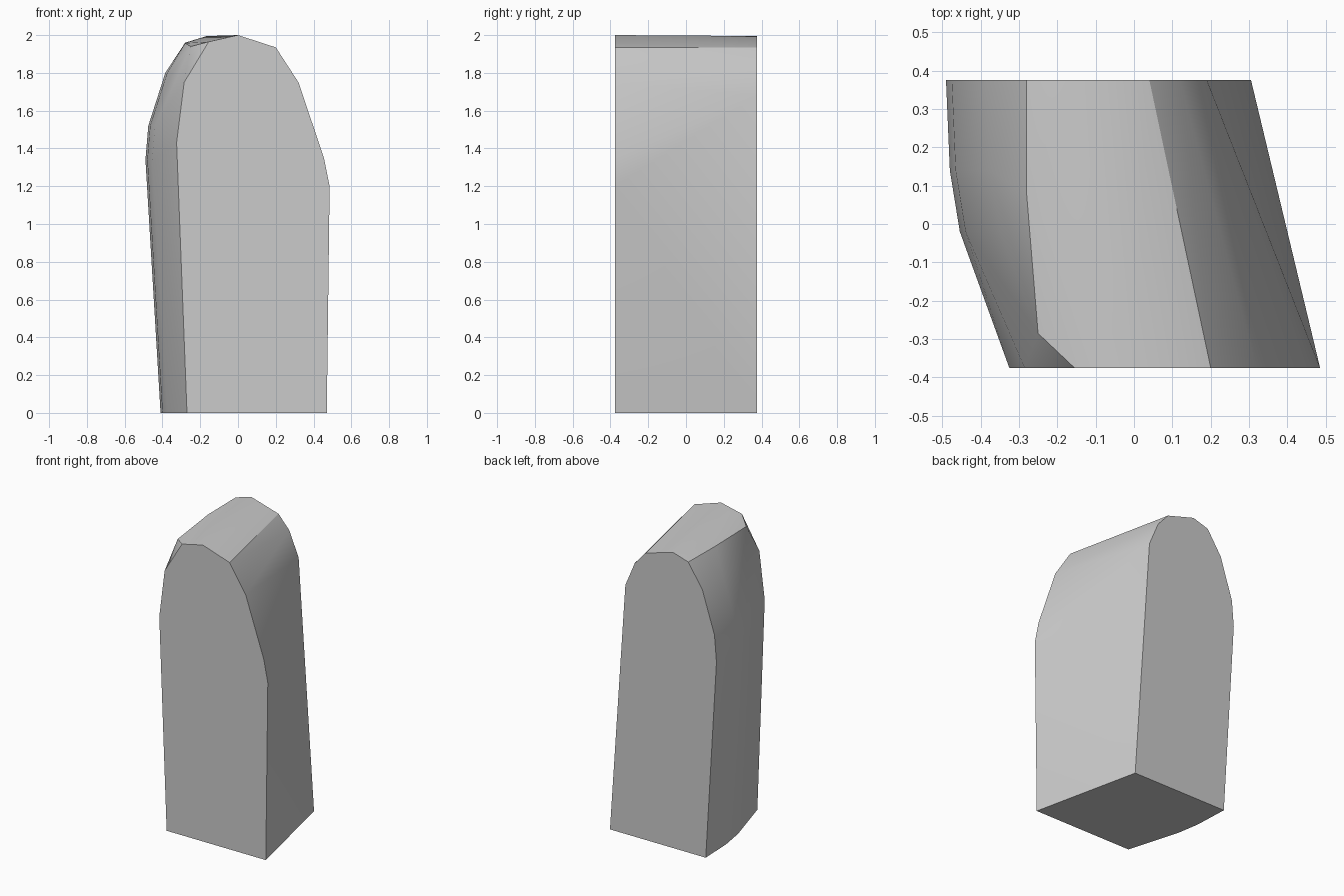
import bpy, bmesh, math

cube = bpy.data.objects.get("Cube")
if cube:
    bpy.data.objects.remove(cube, do_unlink=True)

# plain grey surface
grey = bpy.data.materials.new("plain_grey")
grey.use_nodes = True
colour = (0.6, 0.6, 0.6, 1)
grey.diffuse_color = colour
grey.node_tree.nodes["Principled BSDF"].inputs["Base Color"].default_value = colour

HALF = 0.375

# end profiles as (x, z), running left edge, crown, right edge
front = [(-0.27, 0), (-0.325, 1.43), (-0.285, 1.75), (-0.155, 1.965), (0, 2),
         (0.2, 1.935), (0.32, 1.75), (0.455, 1.35), (0.485, 1.2), (0.47, 0)]
back_side = [(-0.41, 0), (-0.49, 1.34), (-0.475, 1.52), (-0.385, 1.8)]
back_crown = [(-0.28, 1.96), (-0.165, 1.995), (0.04, 1.935),
              (0.12, 1.845), (0.19, 1.68), (0.305, 0)]

points = [(x, -HALF, z) for x, z in front]
points += [(x, HALF, z) for x, z in back_side + back_crown]

# the bowed side follows the back profile, drawn inward toward the front
for y, inset in [(0.14, 0.01), (-0.02, 0.036)]:
    points += [(x + inset, y, z) for x, z in back_side]

# bowed crown edge with its clipped front corner
points += [(-0.28, 0.08, 1.957), (-0.25, -0.285, 1.94)]

# skin the sections into one convex block
bm = bmesh.new()
for p in points:
    bm.verts.new(p)
hull = bmesh.ops.convex_hull(bm, input=bm.verts[:])
loose = [v for v in bm.verts if not v.link_faces]
bmesh.ops.delete(bm, geom=loose, context='VERTS')
bmesh.ops.dissolve_limit(bm, angle_limit=math.radians(0.5),
                         verts=bm.verts[:], edges=bm.edges[:])
bmesh.ops.recalc_face_normals(bm, faces=bm.faces[:])

mesh = bpy.data.meshes.new("rounded_block")
bm.to_mesh(mesh)
bm.free()
mesh.materials.append(grey)
block = bpy.data.objects.new("rounded_block", mesh)
bpy.context.collection.objects.link(block)

# soft sides, crisp rims
bpy.ops.object.select_all(action='DESELECT')
block.select_set(True)
bpy.context.view_layer.objects.active = block
bpy.ops.object.shade_smooth_by_angle(angle=math.radians(30))
